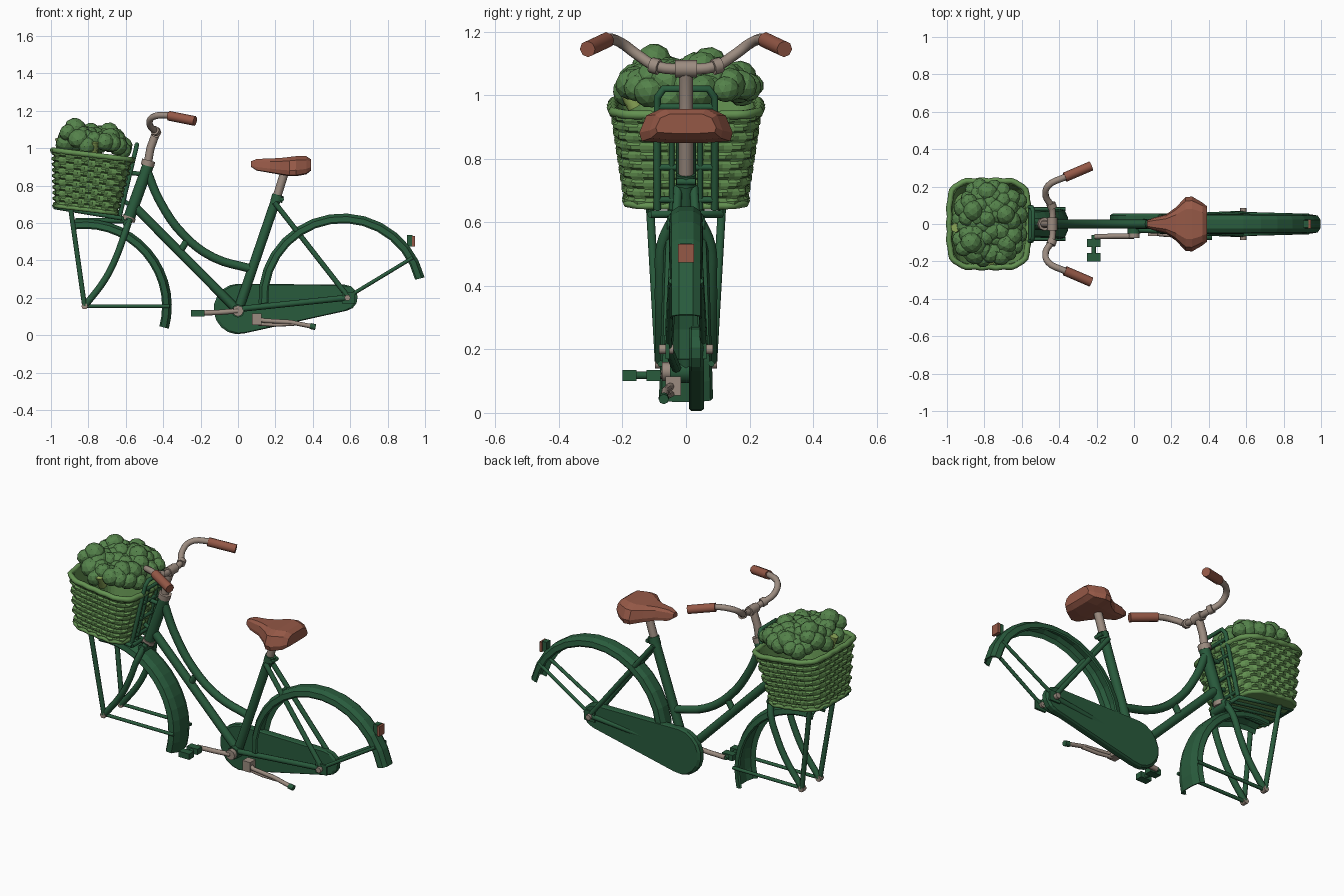
import bpy, bmesh, math, random
from mathutils import Vector, Matrix

if "Cube" in bpy.data.objects:
    bpy.data.objects.remove(bpy.data.objects["Cube"])

random.seed(4)
C = bpy.context.collection


def material(name, rgb):
    m = bpy.data.materials.new(name)
    m.diffuse_color = (*rgb, 1)
    m.use_nodes = True
    m.node_tree.nodes["Principled BSDF"].inputs["Base Color"].default_value = m.diffuse_color
    return m


GREEN = material("dark green paint", (0.022, 0.105, 0.046))
GREY = material("warm grey metal", (0.33, 0.26, 0.215))
BROWN = material("brown leather", (0.30, 0.098, 0.062))
WICKER = material("green wicker", (0.125, 0.285, 0.082))
VEG = material("leaf green", (0.09, 0.225, 0.07))
STALK = material("pale stalk green", (0.27, 0.40, 0.10))


def add_mesh(name, bm, mat):
    bmesh.ops.recalc_face_normals(bm, faces=bm.faces)
    me = bpy.data.meshes.new(name)
    bm.to_mesh(me)
    bm.free()
    me.materials.append(mat)
    ob = bpy.data.objects.new(name, me)
    C.objects.link(ob)
    return ob


def tube(name, pts, r, mat, curved=False, res=2):
    cu = bpy.data.curves.new(name, 'CURVE')
    cu.dimensions = '3D'
    cu.bevel_depth, cu.bevel_resolution, cu.use_fill_caps = r, res, True
    cu.resolution_u = 4
    if curved:
        sp = cu.splines.new('BEZIER')
        sp.bezier_points.add(len(pts) - 1)
        for b, p in zip(sp.bezier_points, pts):
            b.co = p
            b.handle_left_type = b.handle_right_type = 'AUTO'
    else:
        sp = cu.splines.new('POLY')
        sp.points.add(len(pts) - 1)
        for b, p in zip(sp.points, pts):
            b.co = (*p, 1)
    cu.materials.append(mat)
    ob = bpy.data.objects.new(name, cu)
    C.objects.link(ob)
    return ob


def box(name, c, size, mat):
    bm = bmesh.new()
    bmesh.ops.create_cube(bm, size=1, matrix=Matrix.Translation(c) @ Matrix.Diagonal((*size, 1)))
    return add_mesh(name, bm, mat)


def loft(name, rings, mat, caps=True):
    bm = bmesh.new()
    vs = [[bm.verts.new(p) for p in ring] for ring in rings]
    n = len(vs[0])
    for a, b in zip(vs, vs[1:]):
        for i in range(n):
            bm.faces.new((a[i], a[(i + 1) % n], b[(i + 1) % n], b[i]))
    if caps:
        bm.faces.new(vs[0])
        bm.faces.new(vs[-1])
    return add_mesh(name, bm, mat)


def fender(name, cx, cz, r, a0, a1, w0, w1, n=14):
    # arched channel swept round the missing wheel
    sec = [(-1, .048), (-.9, .02), (-.45, .004), (.45, .004), (.9, .02), (1, .048)]
    sec += [(y * .9, d + .008) for y, d in reversed(sec)]
    rings = []
    for i in range(n + 1):
        t = i / n
        a, w = math.radians(a0 + (a1 - a0) * t), w0 + (w1 - w0) * t
        rings.append([(cx + (r - d) * math.cos(a), y * w, cz + (r - d) * math.sin(a)) for y, d in sec])
    return loft(name, rings, GREEN)


# frame tubes
tube("head_tube", [(-.585, 0, .62), (-.48, 0, .91)], .031, GREEN)
tube("down_tube", [(-.555, 0, .69), (0, 0, .13)], .024, GREEN)
tube("curved_top_tube", [(-.487, 0, .88), (-.42, 0, .72), (-.29, 0, .535), (-.13, 0, .415), (.07, 0, .355)],
     .023, GREEN, True)
tube("frame_link", [(-.27, 0, .51), (-.315, 0, .44)], .018, GREEN)
tube("seat_tube", [(0, 0, .13), (.21, 0, .745)], .026, GREEN)
tube("bottom_bracket", [(0, -.05, .13), (0, .04, .13)], .036, GREEN)
tube("crown_ring", [(-.588, 0, .612), (-.58, 0, .634)], .036, GREY)
tube("headset_ring", [(-.485, 0, .905), (-.477, 0, .935)], .036, GREY)
for s, side in ((-1, "near"), (1, "far")):
    tube(f"seat_stay_{side}", [(.195, s * .025, .71), (.585, s * .055, .21)], .014, GREEN)
    tube(f"chain_stay_{side}", [(.01, s * .03, .14), (.58, s * .055, .2)], .016, GREEN)
    tube(f"rear_fender_stay_{side}", [(.58, s * .055, .2), (.935, s * .045, .415)], .01, GREEN)
    tube(f"fork_{side}", [(-.58, s * .035, .62), (-.61, s * .075, .53), (-.65, s * .08, .42),
                          (-.71, s * .08, .3), (-.82, s * .08, .155)], .018, GREEN, True)
    tube(f"front_fender_stay_{side}", [(-.82, s * .08, .155), (-.365, s * .08, .155)], .01, GREEN)
    tube(f"rack_leg_{side}", [(-.82, s * .085, .155), (-.895, s * .115, .68)], .014, GREEN)
    tube(f"front_axle_nut_{side}", [(-.82, s * .065, .155), (-.82, s * .098, .155)], .018, GREY, res=1)
    tube(f"rear_axle_nut_{side}", [(.585, s * .04, .2), (.585, s * .085, .2)], .017, GREY, res=1)
    box(f"dropout_{side}", (.59, s * .058, .2), (.07, .012, .06), GREEN)

tube("fork_crown", [(-.592, -.06, .595), (-.592, .06, .595)], .024, GREEN)
tube("stay_bridge", [(.3, -.03, .57), (.3, .03, .57)], .01, GREEN)

# fenders and tail reflector
fender("rear_fender", .56, .2, .455, 14, 184, .05, .055)
fender("front_fender", -.82, .155, .47, -15, 97, .085, .062)
box("reflector_mount", (.918, 0, .505), (.03, .035, .06), GREEN)
box("reflector", (.937, 0, .502), (.016, .05, .058), BROWN)

# chain case: two arcs joined, bevelled slab
pts = [(.13 * math.cos(a), .14 + .135 * math.sin(a)) for a in (math.radians(90 + 195 * i / 10) for i in range(11))]
pts += [(.57 + .07 * math.cos(a), .2 + .07 * math.sin(a)) for a in (math.radians(-80 + 170 * i / 6) for i in range(7))]
cx, cz = .25, .17
loft("chain_case", [[(cx + (x - cx) * k, y, cz + (z - cz) * k) for x, z in pts]
                    for y, k in ((.01, .96), (.018, 1), (.046, 1), (.056, .96))], GREEN)

# crank, pedal, kickstand
tube("crank_axle", [(0, -.075, .13), (0, .03, .13)], .03, GREY)
tube("crank_arm", [(.0, -.065, .13), (-.1, -.065, .122), (-.21, -.068, .118)], .014, GREY)
tube("pedal_spindle", [(-.215, -.06, .118), (-.215, -.2, .118)], .012, GREEN)
for y in (-.102, -.178):
    box("pedal_block", (-.215, y, .118), (.07, .044, .034), GREEN)
tube("kickstand", [(.08, -.035, .095), (.14, -.055, .078), (.28, -.065, .07), (.405, -.07, .045)], .012, GREY)
tube("kickstand_brace", [(.11, -.045, .06), (.2, -.055, .055), (.3, -.065, .06)], .01, GREY)
box("kickstand_mount", (.1, -.04, .085), (.05, .05, .06), GREY)
tube("kickstand_foot", [(.385, -.07, .049), (.415, -.07, .043)], .016, GREEN)

# seat post and seat
tube("seat_post", [(.205, 0, .73), (.255, 0, .89)], .023, GREY)
tube("seat_clamp", [(.205, 0, .715), (.215, 0, .75)], .032, GREEN)
tube("clamp_bolt", [(.235, -.03, .727), (.235, .03, .727)], .012, GREEN, res=1)
secs = [(.07, .02, .9, .93), (.1, .032, .88, .942), (.17, .05, .868, .945), (.225, .09, .858, .947),
        (.275, .143, .85, .953), (.31, .147, .85, .957), (.365, .115, .86, .957), (.39, .095, .88, .94)]
loft("seat", [[(x, w * a, lo + (hi - lo) * b) for a, b in
              ((-.55, 1), (.55, 1), (.85, .8), (1, .3), (.95, .05), (.45, 0), (-.45, 0), (-.95, .05), (-1, .3), (-.85, .8))]
              for x, w, lo, hi in secs], BROWN)

# handlebar
tube("stem", [(-.482, 0, .92), (-.468, 0, 1.0), (-.437, 0, 1.085)], .022, GREY)
tube("stem_clamp", [(-.437, -.035, 1.083), (-.437, .035, 1.083)], .027, GREY)
half = [(-.44, .09, 1.09), (-.472, .15, 1.125), (-.458, .205, 1.165), (-.37, .25, 1.175), (-.24, .305, 1.147)]
bar = [(x, -y, z) for x, y, z in reversed(half)] + [(-.437, 0, 1.083)] + half
tube("handlebar", bar, .0175, GREY, True)
for s, side in ((-1, "near"), (1, "far")):
    tube(f"grip_{side}", [(-.37, s * .25, 1.173), (-.23, s * .31, 1.145)], .026, BROWN)
    tube(f"bar_collar_{side}", [(-.435, s * .085, 1.088), (-.445, s * .11, 1.095)], .025, GREY)

# front rack: upright grid behind the basket, base under it
up = lambda t, y: (-.632 + .092 * t, y, .64 + .38 * t)
tube("rack_hoop", [up(0, -.09), up(.93, -.09), up(1, -.07), up(1, .07), up(.93, .09), up(0, .09)], .012, GREEN)
for y in (-.045, .045):
    tube("rack_upright", [up(0, y), up(.85, y)], .009, GREEN)
for t in (.08, .35, .62, .85):
    tube("rack_rung", [up(t, -.09), up(t, .09)], .01, GREEN)
tube("rack_link_upper", [up(.6, 0), (-.5, 0, .86)], .012, GREEN)
tube("rack_link_lower", [up(.2, 0), (-.56, 0, .69)], .012, GREEN)
base = lambda t, y: (-.98 + .36 * t, y, .685 - .06 * t)
tube("rack_base_hoop", [base(1, -.11), base(0, -.11), base(0, .11), base(1, .11), base(1, -.11)], .012, GREEN)
for y in (-.05, 0, .05):
    tube("rack_base_bar", [base(0, y), base(1, y)], .009, GREEN)
tube("fender_bracket", [(-.87, 0, .612), (-.58, 0, .612)], .014, GREEN)

# woven basket: rounded-square rings pushed in and out in a checker rule
M = Matrix.Translation((-.813, 0, .665)) @ Matrix.Rotation(math.radians(7), 4, 'Y')
H, COLS, ROWS = .3, 72, 10


def ring(t, off=lambda i: 0, z=None):
    out = []
    for i in range(COLS):
        a = 2 * math.pi * i / COLS
        c, s = math.cos(a), math.sin(a)
        f = (abs(c) ** 4.5 + abs(s) ** 4.5) ** (-1 / 4.5)
        hx, hy, o = .165 + .045 * t, .183 + .045 * t, off(i)
        out.append(M @ Vector(((hx + o) * f * c, (hy + o) * f * s, H * t if z is None else z)))
    return out


rings = []
for k in range(ROWS):
    wave = lambda i, k=k: .006 + .007 * math.cos(math.pi * k + 2 * math.pi * i * 18 / COLS)
    for dt, amp in ((.05, 0), (.3, 1), (.7, 1), (.95, 0)):
        rings.append(ring((k + dt) / ROWS, lambda i, w=wave, q=amp: w(i) * q))
rings += [ring(t, lambda i: -.012) for t in (1, .5, .03)]
loft("basket_wall", rings, WICKER)
loft("basket_bottom", [ring(0, z=-.004), ring(0, z=.012)], WICKER)
for t, r, nm in ((1, .016, "basket_rim"), (.02, .012, "basket_foot")):
    loop = ring(t, lambda i: .003 + .003 * math.cos(math.pi * i / 2))
    tube(nm, loop + loop[:1], r, WICKER, res=1)

# greens heaped in the basket
bm = bmesh.new()


def ball(x, y, z, r):
    S = Matrix.Diagonal((random.uniform(.9, 1.1), random.uniform(.9, 1.1), random.uniform(.85, 1.05), 1))
    R = Matrix.Rotation(random.uniform(0, 6), 4, (1, random.random(), .4))
    bmesh.ops.create_icosphere(bm, subdivisions=2, radius=r, matrix=M @ Matrix.Translation((x, y, z)) @ R @ S)


for i in range(52):
    q, a = math.sqrt((i + .5) / 52), i * 2.39996
    c, s = math.cos(a), math.sin(a)
    f = (abs(c) ** 4 + abs(s) ** 4) ** -.25
    ball(.162 * q * f * c, .188 * q * f * s, .345 + .055 * (1 - q * q) + random.uniform(-.012, .03),
         random.uniform(.044, .056))
# taller heads
for hx, hy, hz in ((-.11, -.1, .43), (-.10, .07, .425), (.07, .05, .43), (.08, -.11, .40), (-.02, .17, .39)):
    ball(hx, hy, hz, .055)
    for j in range(4):
        a = j * math.pi / 2 + random.random()
        ball(hx + .048 * math.cos(a), hy + .048 * math.sin(a), hz - .025, .045)
add_mesh("vegetable_heads", bm, VEG)
for x, y in ((-.01, -.03), (.03, -.01), (-.03, .0), (-.19, -.02), (.0, -.2)):
    tube("pale_stalk", [M @ Vector((x * .8, y * .8, .3)), M @ Vector((x, y, .425 - abs(x + y) * .25))], .026, STALK, res=1)

# turn every curve into a mesh
dg = bpy.context.evaluated_depsgraph_get()
for ob in [o for o in C.objects if o.type == 'CURVE']:
    name, me = ob.name, bpy.data.meshes.new_from_object(ob.evaluated_get(dg))
    bpy.data.objects.remove(ob)
    C.objects.link(bpy.data.objects.new(name, me))
